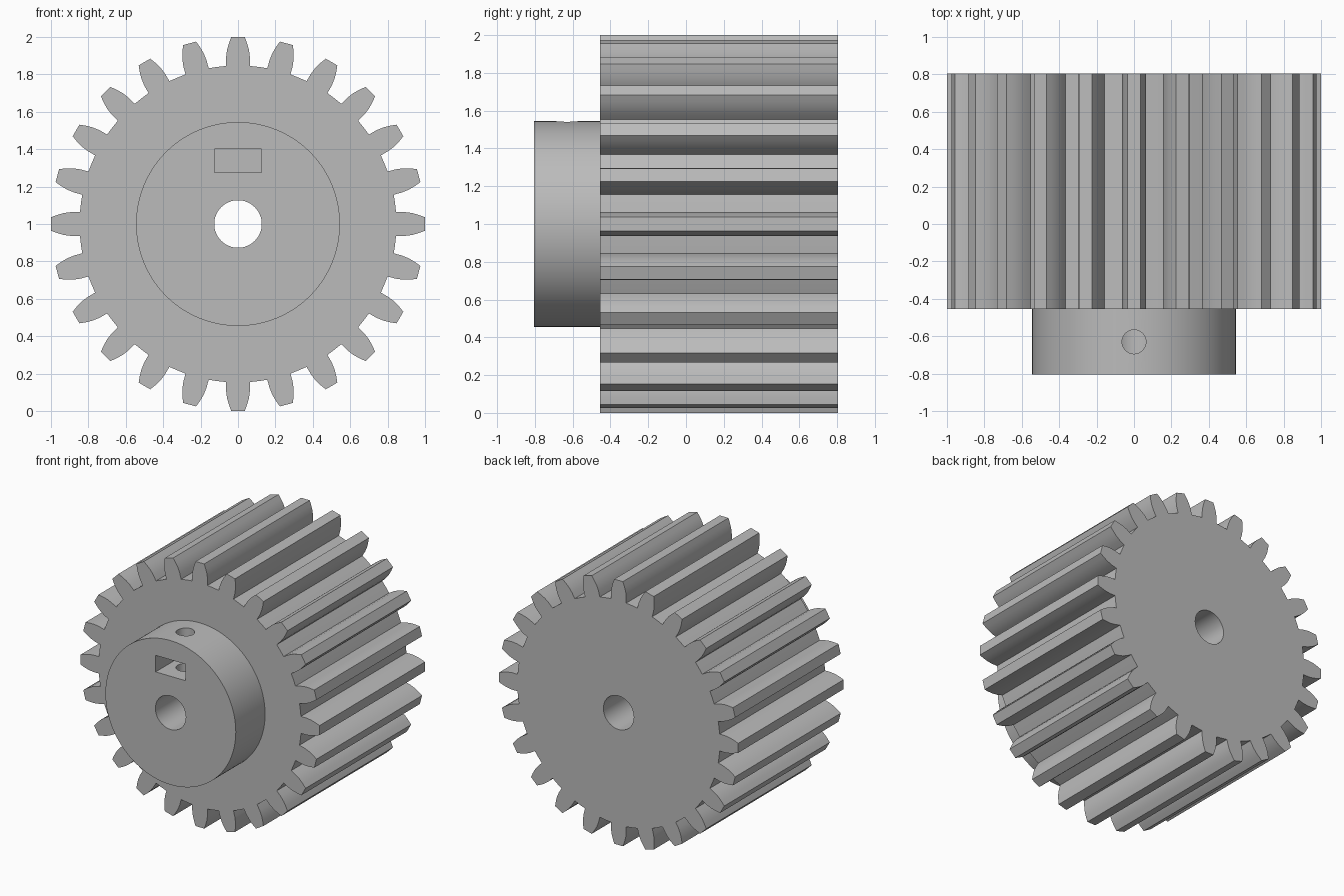
import bpy, bmesh, math
from mathutils import Matrix, Vector

cube = bpy.data.objects.get("Cube")
if cube:
    bpy.data.objects.remove(cube, do_unlink=True)

TEETH = 24
CENTER = Vector((0, 0, 1))
FRONT, SHOULDER, BACK = -0.805, -0.455, 0.805
HOLE_Y = -0.63

steel = bpy.data.materials.new("plain grey")
steel.use_nodes = True
GREY = (0.5, 0.5, 0.5, 1)
steel.diffuse_color = GREY
steel.node_tree.nodes["Principled BSDF"].inputs["Base Color"].default_value = GREY


def make_object(name, bm):
    bmesh.ops.recalc_face_normals(bm, faces=bm.faces)
    mesh = bpy.data.meshes.new(name)
    bm.to_mesh(mesh)
    bm.free()
    mesh.materials.append(steel)
    obj = bpy.data.objects.new(name, mesh)
    bpy.context.collection.objects.link(obj)
    return obj


def prism(name, outline, y0, y1):
    """Extrude an (x, z) outline around the axle from y0 to y1."""
    bm = bmesh.new()
    face = bm.faces.new([bm.verts.new((x, y0, z + CENTER.z)) for x, z in outline])
    result = bmesh.ops.extrude_face_region(bm, geom=[face])
    moved = [v for v in result["geom"] if isinstance(v, bmesh.types.BMVert)]
    bmesh.ops.translate(bm, verts=moved, vec=(0, y1 - y0, 0))
    return make_object(name, bm)


def circle(radius, sides):
    return [(radius * math.sin(math.tau * i / sides),
             radius * math.cos(math.tau * i / sides)) for i in range(sides)]


def gear_outline():
    # Right flank of one tooth: distance from axle, half width
    flank = [(1.0, 0.036), (0.965, 0.049), (0.93, 0.059), (0.89, 0.064), (0.845, 0.064)]
    tooth = [(-w, r) for r, w in reversed(flank)] + [(w, r) for r, w in flank]
    half = math.pi / TEETH
    tooth.append((0.847 * math.sin(half), 0.847 * math.cos(half)))
    points = []
    for i in range(TEETH):
        c, s = math.cos(2 * half * i), math.sin(2 * half * i)
        points += [(x * c + z * s, z * c - x * s) for x, z in tooth]
    return points


def combine(target, other, operation):
    mod = target.modifiers.new(operation.title(), "BOOLEAN")
    mod.operation = operation
    mod.solver = "EXACT"
    mod.object = other
    bpy.context.view_layer.objects.active = target
    bpy.ops.object.modifier_apply(modifier=mod.name)
    bpy.data.objects.remove(other, do_unlink=True)


# Toothed body with the hub joined to its front
gear = prism("pinion_gear", gear_outline(), SHOULDER, BACK)
combine(gear, prism("hub", circle(0.545, 128), FRONT, SHOULDER + 0.1), "UNION")

# Axle bore right through
combine(gear, prism("bore_cutter", circle(0.127, 64), -1, 1), "DIFFERENCE")

# Pocket for a square nut, open at the hub face
pocket = [(-0.125, 0.275), (0.125, 0.275), (0.125, 0.4), (-0.125, 0.4)]
combine(gear, prism("nut_pocket_cutter", pocket, -1, HOLE_Y + 0.125), "DIFFERENCE")

# Set screw hole from the hub top down to the bore
bm = bmesh.new()
bmesh.ops.create_cone(bm, cap_ends=True, segments=48, radius1=0.064, radius2=0.064,
                      depth=0.7, matrix=Matrix.Translation((0, HOLE_Y, CENTER.z + 0.35)))
combine(gear, make_object("screw_hole_cutter", bm), "DIFFERENCE")

# Smooth curved walls, crisp edges
bpy.ops.object.select_all(action="DESELECT")
gear.select_set(True)
bpy.context.view_layer.objects.active = gear
bpy.ops.object.shade_smooth_by_angle(angle=math.radians(25))
